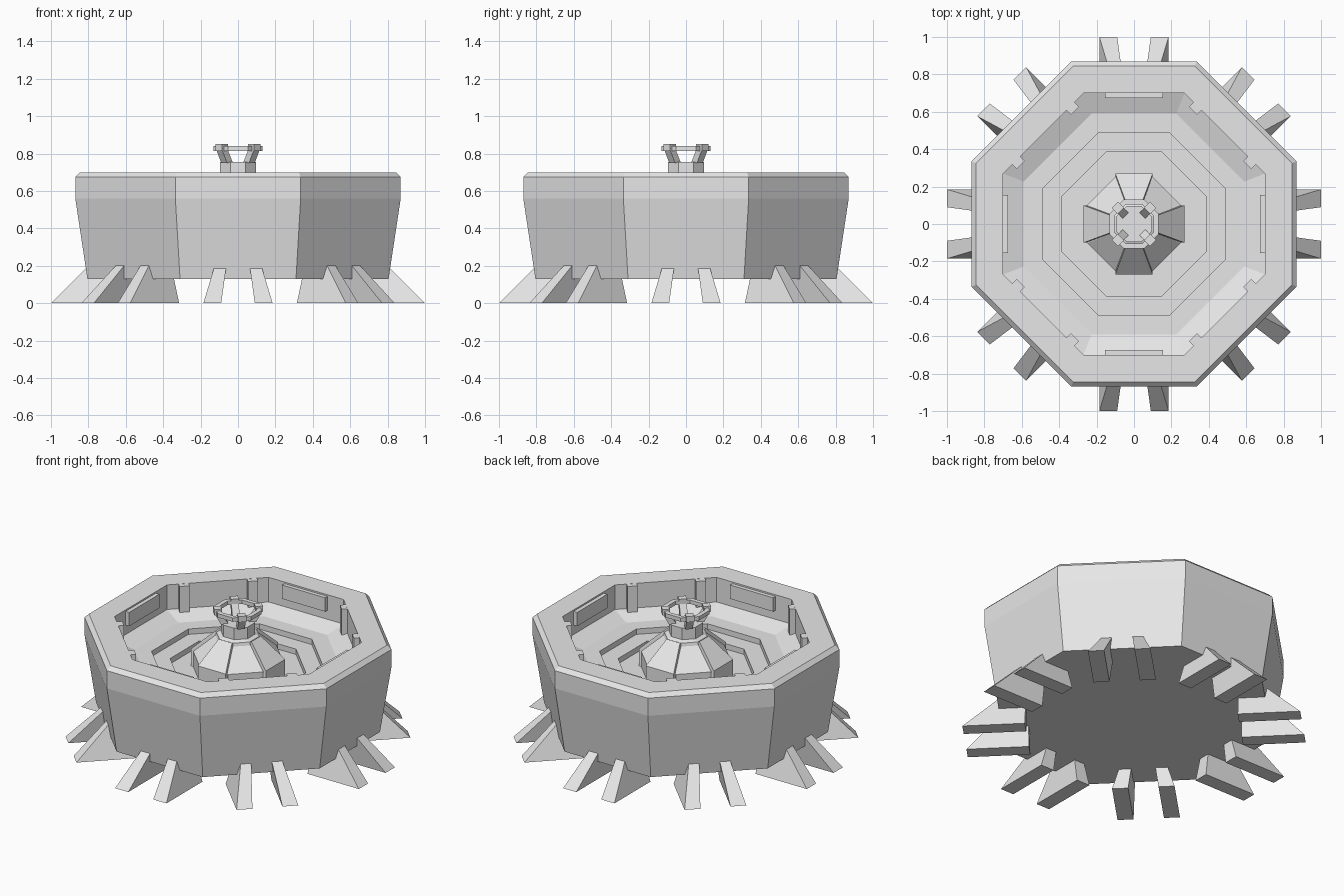
import bpy, bmesh, math
from mathutils import Matrix, Vector

if "Cube" in bpy.data.objects:
    bpy.data.objects.remove(bpy.data.objects["Cube"], do_unlink=True)

grey = bpy.data.materials.new("light_grey")
grey.use_nodes = True
colour = (0.8, 0.8, 0.8, 1)
grey.diffuse_color = colour
grey.node_tree.nodes["Principled BSDF"].inputs["Base Color"].default_value = colour


def finish(name, bm):
    bmesh.ops.recalc_face_normals(bm, faces=bm.faces)
    mesh = bpy.data.meshes.new(name)
    bm.to_mesh(mesh)
    bm.free()
    mesh.materials.append(grey)
    obj = bpy.data.objects.new(name, mesh)
    bpy.context.collection.objects.link(obj)
    return obj


def octagon(apothem, z, ratio):
    """Eight corners of an octagon whose side half width is apothem * ratio."""
    h = apothem * ratio
    quarter = [Vector((apothem, -h, z)), Vector((apothem, h, z))]
    return [Matrix.Rotation(math.radians(90 * i), 3, 'Z') @ p for i in range(4) for p in quarter]


def lathe(name, profile, ratio=0.385, closed=False):
    """Stack octagons along an (apothem, height) profile, capped or closed as a ring."""
    bm = bmesh.new()
    rings = [[bm.verts.new(p) for p in octagon(a, z, ratio)] for a, z in profile]
    pairs = list(zip(rings, rings[1:]))
    if closed:
        pairs.append((rings[-1], rings[0]))
    else:
        bm.faces.new(rings[0])
        bm.faces.new(rings[-1])
    for low, high in pairs:
        for i in range(8):
            j = (i + 1) % 8
            bm.faces.new((low[i], low[j], high[j], high[i]))
    return finish(name, bm)


def loft(name, first, last, angle):
    """Solid between two matching outlines, turned about the vertical axis."""
    bm = bmesh.new()
    turn = Matrix.Rotation(math.radians(angle), 3, 'Z')
    a = [bm.verts.new(turn @ Vector(p)) for p in first]
    b = [bm.verts.new(turn @ Vector(p)) for p in last]
    bm.faces.new(a)
    bm.faces.new(b)
    for i in range(len(a)):
        j = (i + 1) % len(a)
        bm.faces.new((a[i], a[j], b[j], b[i]))
    return finish(name, bm)


def block(name, r0, r1, t0, t1, z0, z1, angle):
    """Box given by radial, tangential and vertical limits."""
    def outline(z):
        return [(r0, t0, z), (r1, t0, z), (r1, t1, z), (r0, t1, z)]
    return loft(name, outline(z0), outline(z1), angle)


# Basin: outer wall, bevelled rim, sloped inside and sunken steps
lathe("basin", [(0.805, 0.13), (0.87, 0.56), (0.87, 0.675), (0.845, 0.70),
                (0.70, 0.70), (0.70, 0.54), (0.59, 0.50), (0.49, 0.50),
                (0.49, 0.465), (0.385, 0.465), (0.385, 0.43)])

# Paired leaning wedge feet under every side
wedge = [(1.0, 0), (0.77, 0.23), (0.63, 0.23), (0.63, 0)]
for i in range(8):
    for side in (-1, 1):
        inner = [(r, side * (0.09 - 0.14 * z), z) for r, z in wedge]
        outer = [(r, side * (0.185 - 0.30 * z), z) for r, z in wedge]
        loft("wedge_foot", inner, outer, 45 * i)

# Inner wall fittings: plates on straight sides, paired ribs on diagonal sides
for i in range(4):
    block("wall_plate", 0.675, 0.71, -0.155, 0.155, 0.60, 0.69, 90 * i)
    for side in (-1, 1):
        t = side * 0.205
        block("wall_rib", 0.652, 0.70, t - 0.03, t + 0.03, 0.53, 0.699, 90 * i + 45)

# Pedestal and neck
lathe("pedestal", [(0.25, 0.42), (0.25, 0.53), (0.125, 0.65), (0.12, 0.67),
                   (0.095, 0.68), (0.095, 0.755)], 0.41)

# Raised panels on the four straight sides of the pedestal
for i in range(4):
    panel = [(0.27, 0.10, 0.42), (0.27, 0.10, 0.54), (0.13, 0.048, 0.675),
             (0.10, 0.048, 0.64), (0.20, 0.10, 0.42)]
    loft("pedestal_panel", panel, [(x, -y, z) for x, y, z in panel], 90 * i)

# Crown: ring carried by four flared struts with blocks on top
lathe("crown_ring", [(0.105, 0.815), (0.132, 0.815), (0.132, 0.84), (0.105, 0.84)],
      0.41, closed=True)
for i in range(4):
    angle = 90 * i + 45
    strut = [(0.06, 0.022, 0.75), (0.105, 0.022, 0.75), (0.142, 0.022, 0.82), (0.10, 0.022, 0.82)]
    loft("crown_strut", strut, [(x, -y, z) for x, y, z in strut], angle)
    block("crown_block", 0.10, 0.145, -0.024, 0.024, 0.815, 0.852, angle)
